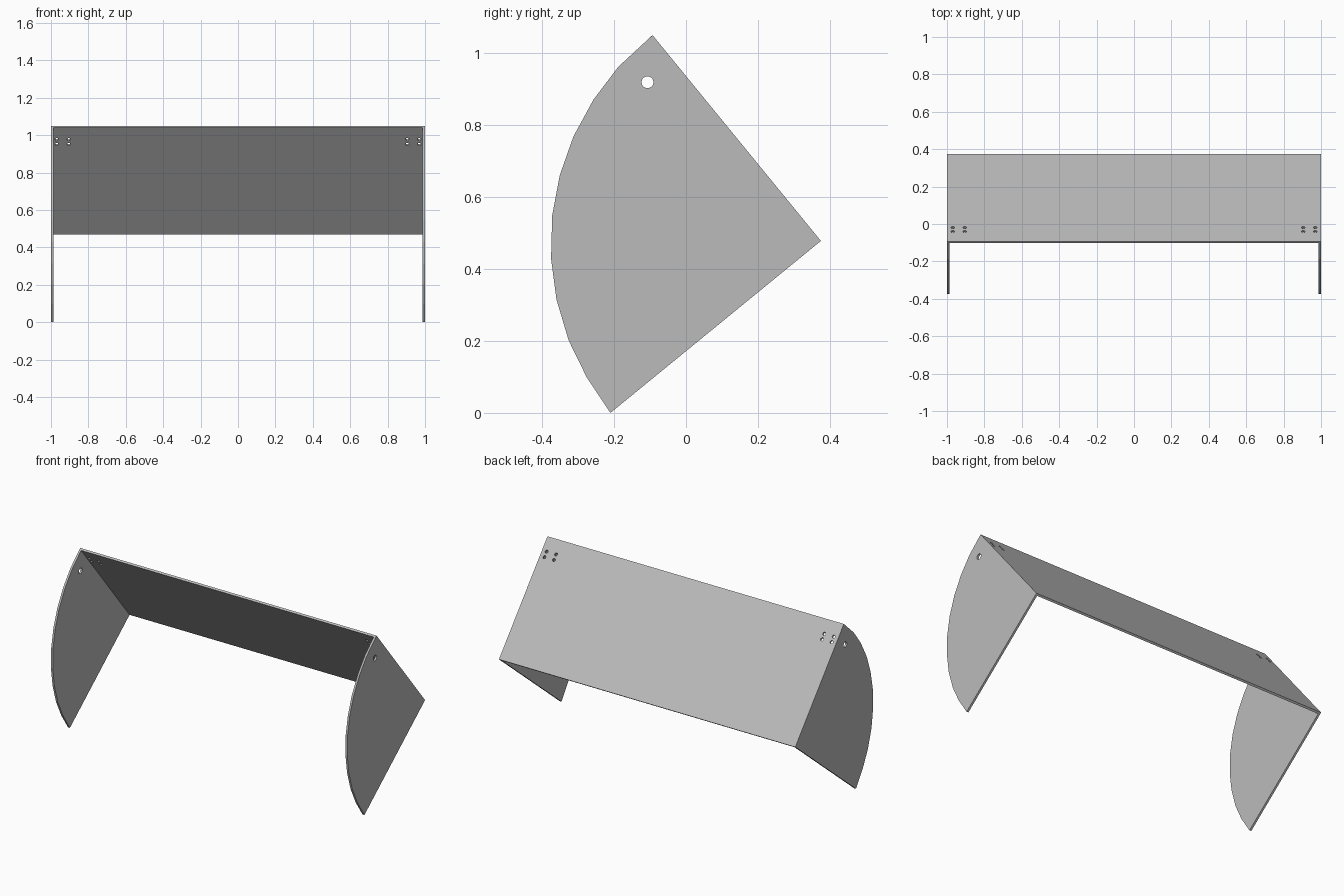
import bpy
import math
from mathutils import Matrix, Vector

cube = bpy.data.objects.get("Cube")
if cube:
    bpy.data.objects.remove(cube, do_unlink=True)

T = 0.0125                       # sheet thickness
APEX = Vector((0, 0.375, 0.478))  # rear fold corner
TOP = Vector((0, -0.093, 1.05))   # upper front corner

grey = bpy.data.materials.new("sheet_grey")
grey.use_nodes = True
colour = (0.5, 0.5, 0.5, 1)
grey.diffuse_color = colour
grey.node_tree.nodes["Principled BSDF"].inputs["Base Color"].default_value = colour


def circle(cx, cy, r, n=20):
    return [(cx + r * math.cos(math.tau * i / n), cy + r * math.sin(math.tau * i / n))
            for i in range(n)]


def plate(name, outline, holes, axes, origin):
    """Flat sheet cut from a closed outline with holes, placed on the given axes."""
    curve = bpy.data.curves.new(name, "CURVE")
    curve.dimensions = "2D"
    curve.fill_mode = "BOTH"
    curve.extrude = T / 2
    for loop in [outline] + holes:
        spline = curve.splines.new("POLY")
        spline.points.add(len(loop) - 1)
        for point, (x, y) in zip(spline.points, loop):
            point.co = (x, y, 0, 1)
        spline.use_cyclic_u = True
        spline.use_smooth = False
    temp = bpy.data.objects.new(name + "_outline", curve)
    bpy.context.collection.objects.link(temp)
    graph = bpy.context.evaluated_depsgraph_get()
    mesh = bpy.data.meshes.new_from_object(temp.evaluated_get(graph))
    bpy.data.objects.remove(temp, do_unlink=True)
    mesh.name = name
    mesh.transform(Matrix.Translation(origin) @ Matrix(axes).transposed().to_4x4())
    mesh.materials.clear()
    mesh.materials.append(grey)
    mesh.shade_flat()
    obj = bpy.data.objects.new(name, mesh)
    bpy.context.collection.objects.link(obj)
    return obj


# Side panels: quarter-fan outline with one round hole
fan = [(APEX.y, APEX.z), (TOP.y, TOP.z), (-0.188, 0.962), (-0.257, 0.871),
       (-0.313, 0.768), (-0.351, 0.66), (-0.372, 0.548), (-0.375, 0.428),
       (-0.36, 0.315), (-0.326, 0.201), (-0.276, 0.099), (-0.21, 0)]
for side, sign in (("left", 1), ("right", -1)):
    plate(side + "_side_panel", fan, [circle(-0.107, 0.919, 0.0165)],
          ((0, 1, 0), (0, 0, 1), (1, 0, 0)), Vector((sign * (1 - T / 2), 0, 0)))

# Sloping back panel between the sides, with four small holes at each end
slope = TOP - APEX
length = slope.length
up = slope.normalized()
across = Vector((1, 0, 0))
inward = across.cross(up)
w = 1 - T
rect = [(-w, 0), (w, 0), (w, length), (-w, length)]
screws = [circle(s * x, length - d, 0.0095, 12)
          for s in (1, -1) for x in (0.905, 0.969) for d in (0.084, 0.117)]
plate("sloping_panel", rect, screws, (across, up, inward), APEX + inward * T / 2)
